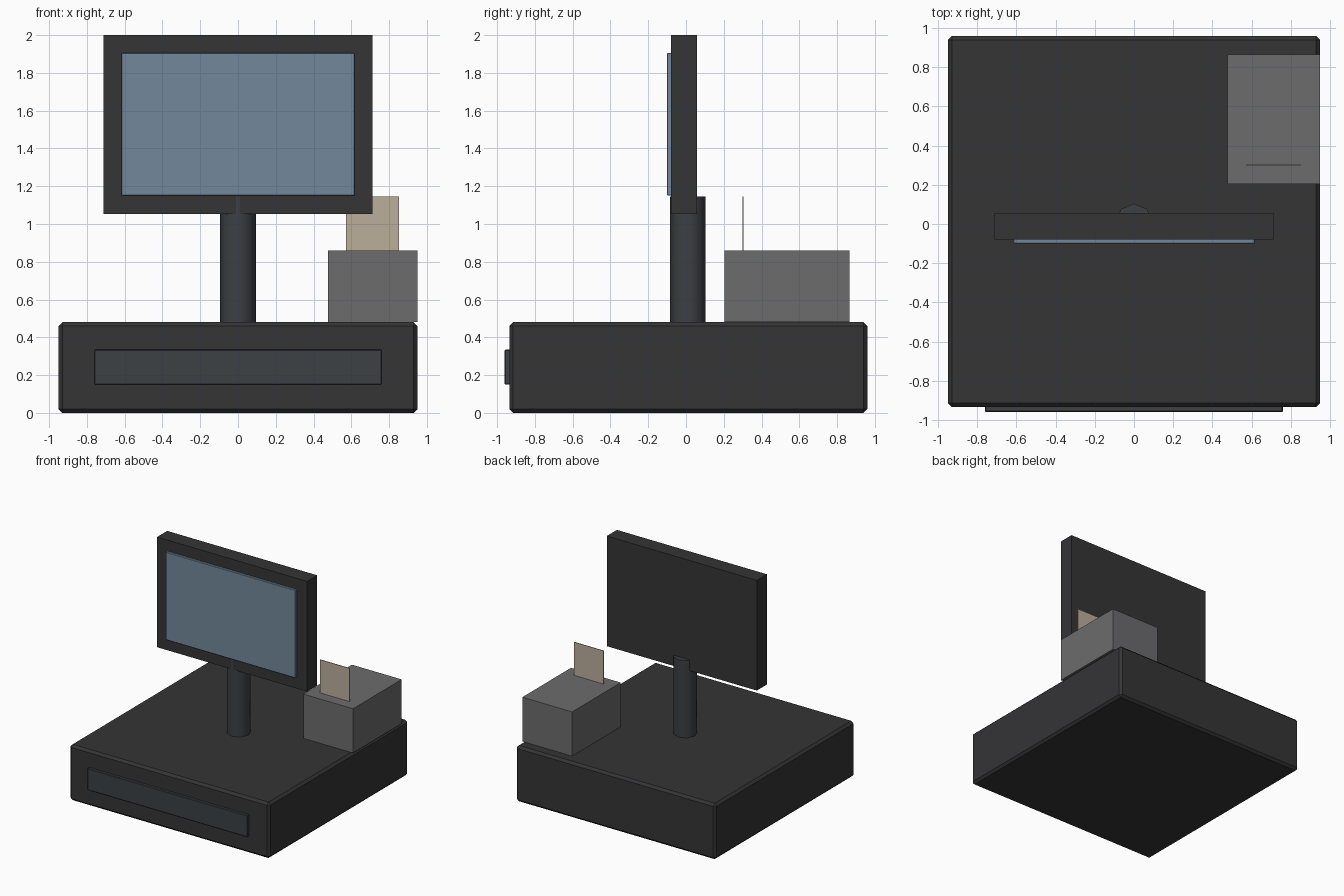
import bpy
import math

if "Cube" in bpy.data.objects:
    bpy.data.objects.remove(bpy.data.objects["Cube"])


def material(name, rgb):
    mat = bpy.data.materials.new(name)
    mat.diffuse_color = (*rgb, 1)
    mat.use_nodes = True
    mat.node_tree.nodes["Principled BSDF"].inputs["Base Color"].default_value = mat.diffuse_color
    return mat


dark = material("dark_plastic", (0.035, 0.035, 0.037))
slate = material("slate_plastic", (0.045, 0.052, 0.057))
grey = material("grey_plastic", (0.15, 0.15, 0.155))
blue = material("screen_blue", (0.17, 0.25, 0.33))
paper = material("paper", (0.5, 0.43, 0.33))


def box(name, x, y, z, mat, bevel=0):
    """Box from (min, max) ranges, optionally chamfered."""
    ranges = (x, y, z)
    bpy.ops.mesh.primitive_cube_add(size=1, location=[(a + b) / 2 for a, b in ranges])
    ob = bpy.context.object
    ob.name = name
    ob.scale = [b - a for a, b in ranges]
    bpy.ops.object.transform_apply(location=False, rotation=False, scale=True)
    ob.data.materials.append(mat)
    if bevel:
        mod = ob.modifiers.new("chamfer", "BEVEL")
        mod.width = bevel
        mod.segments = 1
    return ob


# Cash box with its drawer front
box("cash_base", (-0.95, 0.95), (-0.935, 0.96), (0, 0.48), dark, bevel=0.02)
box("drawer_front", (-0.76, 0.76), (-0.96, -0.925), (0.15, 0.335), slate, bevel=0.004)

# Eight-sided post
bottom, top = 0.475, 1.145
bpy.ops.mesh.primitive_cylinder_add(vertices=8, radius=0.094, depth=top - bottom,
                                    location=(0, 0.01, (bottom + top) / 2))
post = bpy.context.object
post.name = "monitor_post"
post.data.materials.append(slate)
bpy.ops.object.shade_smooth_by_angle(angle=math.radians(50))

# Monitor and screen
box("monitor_case", (-0.713, 0.713), (-0.08, 0.057), (1.053, 2.0), dark)
box("screen", (-0.617, 0.617), (-0.1, -0.075), (1.15, 1.905), blue, bevel=0.003)

# Receipt printer and its paper slip
box("printer", (0.477, 0.95), (0.205, 0.865), (0.48, 0.86), grey)
box("receipt", (0.572, 0.853), (0.298, 0.304), (0.86, 1.145), paper)
